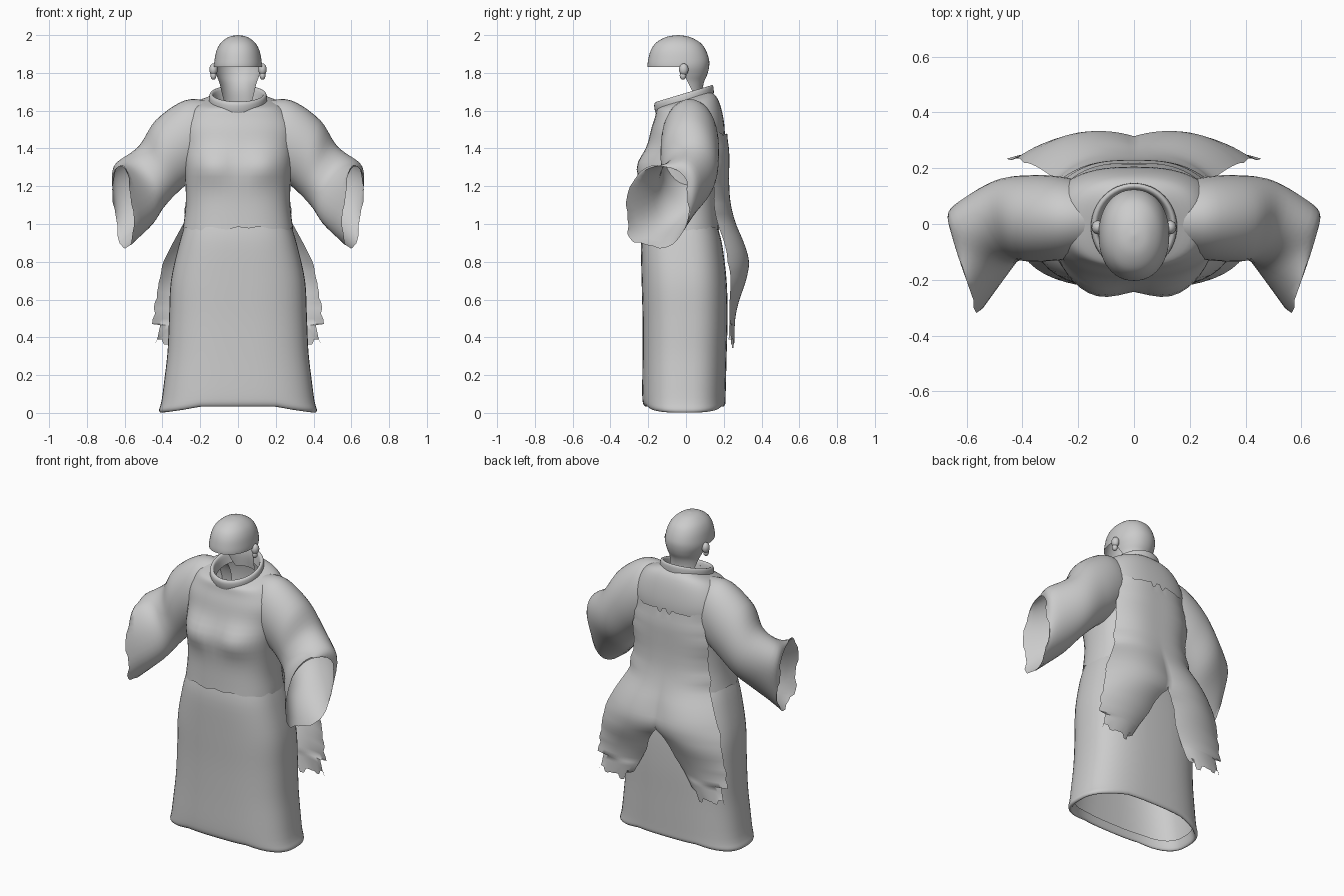
import bpy, bmesh, math, random
from mathutils import Vector as V

if "Cube" in bpy.data.objects:
    bpy.data.objects.remove(bpy.data.objects["Cube"])

random.seed(4)
mat = bpy.data.materials.new("plain_grey")
mat.diffuse_color = (0.6, 0.6, 0.6, 1)
mat.use_nodes = True
mat.node_tree.nodes["Principled BSDF"].inputs["Base Color"].default_value = mat.diffuse_color


def finish(name, bm, angle=50):
    me = bpy.data.meshes.new(name)
    bmesh.ops.recalc_face_normals(bm, faces=bm.faces[:])
    bm.to_mesh(me)
    bm.free()
    me.materials.append(mat)
    ob = bpy.data.objects.new(name, me)
    bpy.context.collection.objects.link(ob)
    bpy.ops.object.select_all(action='DESELECT')
    ob.select_set(True)
    bpy.context.view_layer.objects.active = ob
    bpy.ops.object.shade_smooth_by_angle(angle=math.radians(angle))
    return ob


def refine(rows, steps):
    """Catmull-Rom interpolation between rows of numbers."""
    out = []
    for i in range(len(rows) - 1):
        p = [rows[max(0, min(len(rows) - 1, i + k))] for k in (-1, 0, 1, 2)]
        for s in range(steps):
            t = s / steps
            out.append([0.5 * (2 * b + (c - a) * t + (2*a - 5*b + 4*c - d) * t*t
                               + (3*b - a - 3*c + d) * t**3) for a, b, c, d in zip(*p)])
    return out + [list(rows[-1])]


def lerp(table, z):
    """Linear lookup in a table sorted by falling z."""
    for (z0, a), (z1, b) in zip(table, table[1:]):
        if z >= z1:
            return a + (b - a) * min(1, max(0, (z0 - z) / (z0 - z1)))
    return table[-1][1]


def power(a, e):
    """Cosine and sine of a superellipse."""
    return [math.copysign(abs(f(a)) ** (2 / e), f(a)) for f in (math.cos, math.sin)]


def skin(bm, rings, closed=True):
    vs = [[bm.verts.new(p) for p in r] for r in rings]
    for a, b in zip(vs, vs[1:]):
        n = len(a)
        for i in range(n if closed else n - 1):
            j = (i + 1) % n
            bm.faces.new((a[i], a[j], b[j], b[i]))
    return vs


def oval(z, w, yf, yb, n=48, e=2.0, tilt=0.0):
    """Horizontal superellipse ring, optionally tilted up to the back."""
    pts = []
    for i in range(n):
        c, s = power(2 * math.pi * i / n, e)
        y = (yf + yb) / 2 + (yb - yf) / 2 * s
        pts.append(V((w * c, y, z + tilt * y)))
    return pts


# torso: z, half width, front, back, tilt
rows = [(.975, .292, -.238, .175, 0), (1.1, .277, -.235, .17, 0), (1.25, .28, -.235, .18, 0),
        (1.4, .295, -.205, .2, 0), (1.5, .305, -.185, .205, 0), (1.58, .275, -.165, .19, .1),
        (1.635, .225, -.155, .165, .2), (1.662, .14, -.14, .13, .3)]
bm = bmesh.new()
rings = []
for z, w, f, b, t in refine(rows, 4):
    ring = oval(z, w, f, b, e=2.5, tilt=t)
    for p in ring:   # chest fullness
        if p.y < 0:
            d = ((abs(p.x) - .14) / .13) ** 2 + ((p.z - 1.31) / .085) ** 2
            p.y -= .045 * math.exp(-d)
    rings.append(ring)
for p in rings[0]:   # uneven waist hem
    p.z += random.uniform(-.012, .012)
skin(bm, rings)
finish("torso", bm)

# skirt with a hem that dips at the sides and a turned-in lip
rows = [(1.0, .278, -.225, .16), (.9, .31, -.238, .19), (.7, .355, -.235, .215),
        (.5, .365, -.23, .22), (.3, .375, -.23, .215), (.1, .402, -.232, .21),
        (.045, .418, -.225, .207), (.035, .40, -.205, .19), (.08, .385, -.195, .18)]
bm = bmesh.new()
rings = [oval(*r, e=2.7) for r in refine(rows, 4)]
for ring in rings:
    for p in ring:
        k = max(0, (abs(p.x) - .22) / .2)
        p.z -= .04 * min(1, k) ** .7 * max(0, 1 - p.z / .2)
skin(bm, rings)
finish("skirt", bm)

# collar band, leaning forward
rows = [(-.05, .145, -.155, .145), (-.02, .154, -.165, .147), (.012, .152, -.168, .145),
        (.022, .142, -.157, .135), (.01, .13, -.145, .123), (-.05, .122, -.135, .115)]
bm = bmesh.new()
skin(bm, [oval(z + 1.672, w, f, b, tilt=.3) for z, w, f, b in refine(rows, 3)])
finish("collar", bm, 60)

# sleeves: ring centre, up vector, back vector
rows = [(.14, .02, 1.48, 0, 0, .17, 0, .12, 0), (.25, .02, 1.45, .03, 0, .205, 0, .148, 0),
        (.365, .02, 1.37, .07, 0, .18, 0, .155, 0), (.455, .012, 1.255, .065, 0, .16, .035, .145, 0),
        (.545, -.05, 1.165, .07, 0, .172, .082, .122, 0),
        (.61, -.155, 1.085, .022, .03, .215, .045, .165, -.02)]
N = 36
for side, name in ((1, "left_sleeve"), (-1, "right_sleeve")):
    random.seed(7)
    bm = bmesh.new()
    rings = []
    path = refine(rows, 5)
    for k, r in enumerate(path):
        c, u, v = V(r[:3]), V(r[3:6]), V(r[6:])
        ring = []
        for i in range(N):
            a, b = power(2 * math.pi * i / N, 2 + .5 * max(0, k - 18) / 7)
            ring.append(c + u * a + v * b)
        rings.append(ring)
    tooth = 0
    for i, p in enumerate(rings[-1]):   # torn cuff
        if i % 3 == 0:
            tooth = random.uniform(-.03, .035)
        p += V((.25, -.55, -.45)) * tooth
    for ring in rings:
        for p in ring:
            p.x *= side
    skin(bm, rings)
    finish(name, bm)

# trailing back cloth with two torn legs
outer = [(1.47, .235), (1.3, .265), (1.15, .27), (1.0, .29), (.9, .345), (.8, .395), (.7, .415),
         (.6, .435), (.47, .455), (.465, .415), (.34, .44)]
inner = [(1.47, 0), (.75, 0), (.72, .03), (.66, .07), (.58, .10), (.5, .15), (.34, .24)]
back = [(1.47, .215), (1.4, .23), (1.2, .228), (1.1, .236), (1.0, .266), (.9, .318), (.8, .35),
        (.7, .332), (.6, .29), (.5, .265), (.34, .26)]
curl = [(1.47, .06), (1.2, .08), (1.0, .1), (.8, .125), (.6, .06), (.47, .03), (.34, .02)]
zs = [1.47 - 1.0 * i / 36 for i in range(37)] + [.465, .44, .405, .36]
M = 18
bm = bmesh.new()
for side in (1, -1):
    random.seed(2)
    jag = [random.uniform(-.02, .03) for _ in range(M + 1)]
    rings = []
    for k, z in enumerate(zs):
        a, b = lerp(inner, z), lerp(outer, z)
        if z > 1.0 or z < .8:
            b += random.uniform(-.01, .004)
        yb = sum(lerp(back, z + d) for d in (-.04, -.02, 0, .02, .04)) / 5
        groove = .03 * math.exp(-((z - .83) / .14) ** 2) + .035 * min(1, max(0, (.8 - z) / .1))
        row = []
        for j in range(M + 1):
            u = j / M
            y = yb - lerp(curl, z) * u ** 3 - groove * (1 - u) ** 4
            dz = 0
            if k == 0:
                dz = jag[j // 2 * 2] * .6
            if k == len(zs) - 1:
                dz = max(-.02, jag[j // 3 * 3])
            row.append(V((side * (a + (b - a) * u), y, z + dz)))
        rings.append(row)
    skin(bm, rings, closed=False)
seam = [v for v in bm.verts if abs(v.co.x) < 1e-5]
bmesh.ops.remove_doubles(bm, verts=seam, dist=.0005)
finish("back_cloth", bm, 60)

# head shell with an open face, running down into the nape
rows = [(2.0, .004, -.045, -.037), (1.99, .05, -.105, .02), (1.96, .09, -.158, .075),
        (1.92, .113, -.186, .105), (1.87, .124, -.2, .122), (1.83, .126, -.203, .122),
        (1.79, .116, -.19, .112), (1.75, .105, -.17, .095), (1.70, .1, -.14, .088),
        (1.63, .1, -.13, .095)]
bm = bmesh.new()
vs = skin(bm, [oval(*r, e=2.15) for r in refine(rows, 4)])
bm.faces.new(vs[0])
low = [f for f in bm.faces if f.calc_center_median().z < 1.83]
geom = low + list({e for f in low for e in f.edges}) + list({v for f in low for v in f.verts})
bmesh.ops.bisect_plane(bm, geom=geom, plane_co=(0, -.03, 1.83), plane_no=(0, 1, .5))
cut = [f for f in bm.faces if f.calc_center_median().z < 1.83
       and (f.calc_center_median().y + .03) + .5 * (f.calc_center_median().z - 1.83) < 0]
bmesh.ops.delete(bm, geom=cut, context='FACES')
finish("head_shell", bm)

# ears: flattened shell with a lobe
for side, name in ((1, "left_ear"), (-1, "right_ear")):
    bm = bmesh.new()
    for y, z, s in ((-.012, 1.818, 1), (-.016, 1.786, .7)):
        made = bmesh.ops.create_uvsphere(bm, u_segments=16, v_segments=10, radius=1)
        for v in made["verts"]:
            c = v.co
            v.co = V((side * (.13 + .022 * s * c.x), y + .025 * s * c.y, z + .032 * s * c.z))
    finish(name, bm)
